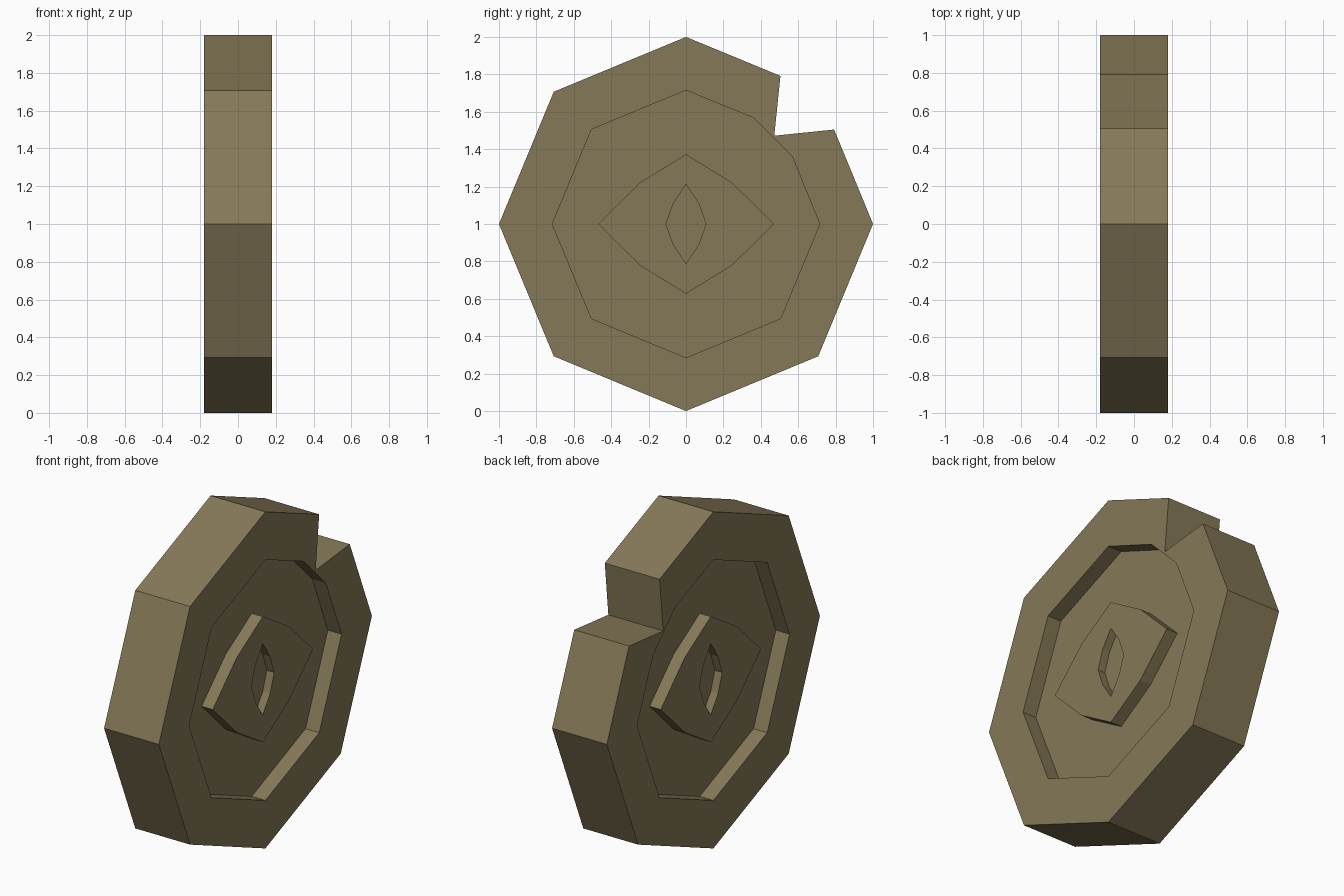
import bpy, bmesh, math

if "Cube" in bpy.data.objects:
    bpy.data.objects.remove(bpy.data.objects["Cube"])

mat = bpy.data.materials.new("olive bronze")
mat.diffuse_color = (0.235, 0.19, 0.095, 1)
mat.use_nodes = True
mat.node_tree.nodes["Principled BSDF"].inputs["Base Color"].default_value = mat.diffuse_color


def octagon(r):
    # points clockwise from the top, as (y, z) about the centre
    return [(r * math.sin(i * math.pi / 4), r * math.cos(i * math.pi / 4)) for i in range(8)]


def lens(w, h, mw, mh):
    # pointed eye outline with one mid point per quarter
    return [(0, h), (mw, mh), (w, 0), (mw, -mh), (0, -h), (-mw, -mh), (-w, 0), (-mw, mh)]


def build(name, levels, cap=False):
    """Join (outline, x) levels into a stepped half, mirrored to the other side."""
    bm = bmesh.new()
    rings = [[bm.verts.new((x, y, z)) for y, z in pts] for pts, x in levels]
    for a, b in zip(rings, rings[1:]):
        n = len(a)
        for i in range(n):
            j = (i + 1) % n
            bm.faces.new((a[j], a[i], b[i], b[j]))
    if cap:
        bm.faces.new(rings[-1][::-1])
    for f in bm.faces:
        f.normal_update()
    me = bpy.data.meshes.new(name)
    bm.to_mesh(me)
    bm.free()
    me.materials.append(mat)
    ob = bpy.data.objects.new(name, me)
    ob.location.z = 1
    bpy.context.collection.objects.link(ob)
    mod = ob.modifiers.new("both_sides", 'MIRROR')
    mod.merge_threshold = 0.0005
    return ob


# Octagons whose upper right corner is cut: a notch outside, a chamfer inside
outer = octagon(1.0)
outer[1:2] = [(0.505, 0.792), (0.472, 0.472), (0.792, 0.505)]
inner = octagon(0.715)
inner[1:2] = [(0.36, 0.568), (0.464, 0.464), (0.568, 0.36)]

eye = lens(0.47, 0.373, 0.245, 0.222)
slit = lens(0.107, 0.212, 0.068, 0.11)

build("notched_rim", [(outer, 0), (outer, 0.18), (inner, 0.18), (inner, 0.09)])
build("recessed_panel", [(inner, 0.09)], cap=True)
build("raised_eye", [(eye, 0.09), (eye, 0.163), (slit, 0.163), (slit, 0.115)], cap=True)
